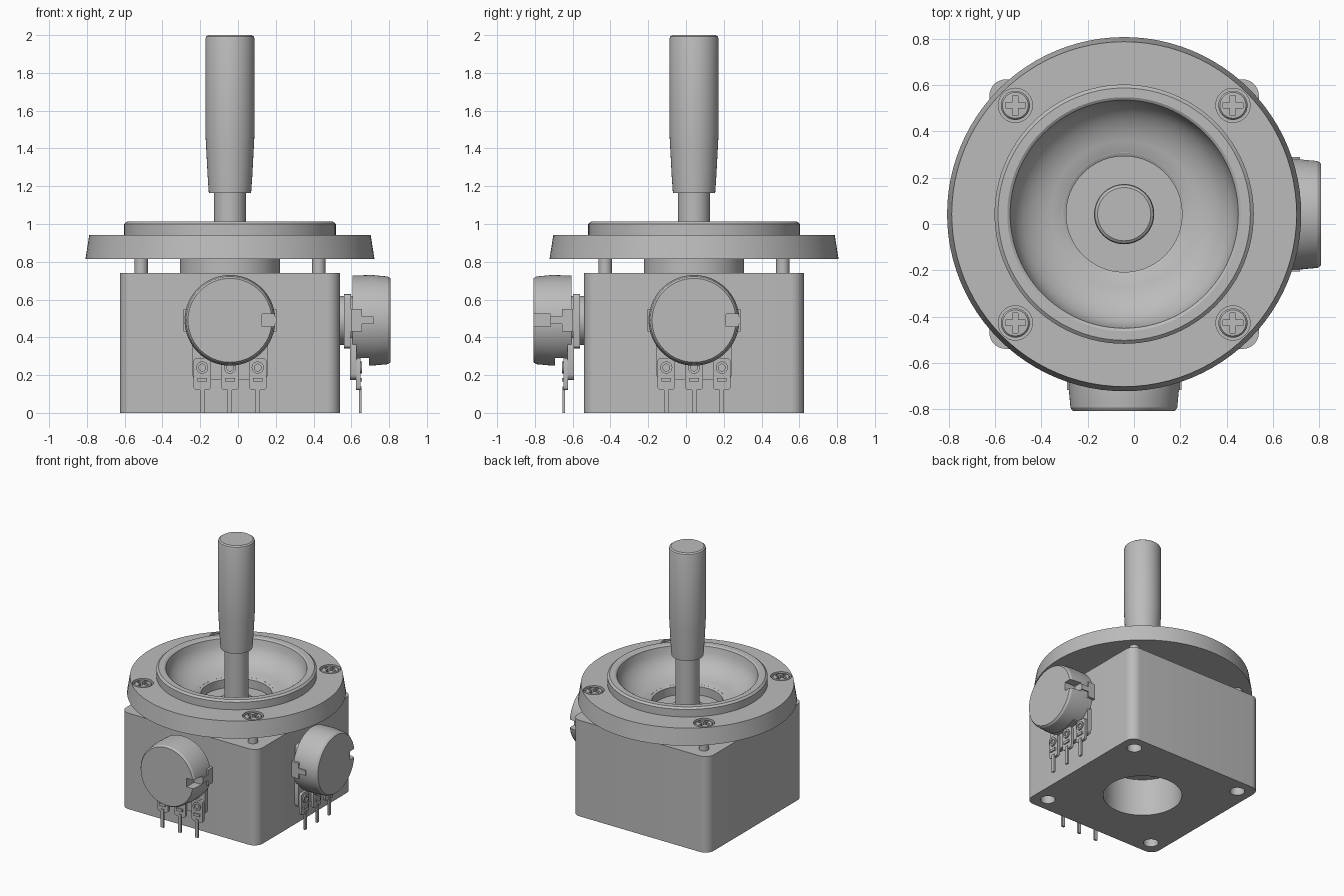
import bpy, bmesh, math
from mathutils import Matrix, Vector

cube = bpy.data.objects.get("Cube")
if cube:
    bpy.data.objects.remove(cube, do_unlink=True)

GREY = bpy.data.materials.new("plain_grey")
GREY.use_nodes = True
GREY.diffuse_color = (0.5, 0.5, 0.5, 1)
GREY.node_tree.nodes["Principled BSDF"].inputs["Base Color"].default_value = (0.5, 0.5, 0.5, 1)

CENTRE = Matrix.Translation((-0.0425, 0.0425, 0))
CORNERS = [(sx * 0.47, sy * 0.47) for sx in (-1, 1) for sy in (-1, 1)]


def lathe(bm, profile, steps=64, matrix=Matrix()):
    """Spin a closed (radius, height) outline around z."""
    part = bmesh.new()
    vs = [part.verts.new((r, 0, z)) for r, z in profile]
    es = [part.edges.new((vs[i], vs[(i + 1) % len(vs)])) for i in range(len(vs))
          if vs[i].co.x + vs[(i + 1) % len(vs)].co.x > 0]
    bmesh.ops.spin(part, geom=vs + es, cent=(0, 0, 0), axis=(0, 0, 1),
                   angle=math.tau, steps=steps)
    bmesh.ops.remove_doubles(part, verts=part.verts, dist=1e-5)
    bmesh.ops.recalc_face_normals(part, faces=part.faces)
    part.transform(matrix)
    add_part(bm, part)


def add_part(bm, part):
    mesh = bpy.data.meshes.new("scratch")
    part.to_mesh(mesh)
    part.free()
    bm.from_mesh(mesh)
    bpy.data.meshes.remove(mesh)


def rod(bm, r, z0, z1, x=0, y=0, steps=32):
    lathe(bm, [(0, z0), (r, z0), (r, z1), (0, z1)], steps, Matrix.Translation((x, y, 0)))


def block(bm, lo, hi, round_axis=None, radius=0.02, segments=3):
    """Box between two corners, optionally rounded along one axis."""
    part = bmesh.new()
    lo, hi = Vector(lo), Vector(hi)
    bmesh.ops.create_cube(part, size=1)
    for v in part.verts:
        v.co = [(a + b) / 2 + c * (b - a) for a, b, c in zip(lo, hi, v.co)]
    if round_axis is not None:
        edges = [e for e in part.edges
                 if abs((e.verts[0].co - e.verts[1].co)[round_axis]) > 1e-5]
        bmesh.ops.bevel(part, geom=edges, offset=radius, segments=segments,
                        profile=0.5, affect='EDGES')
    add_part(bm, part)


def finish(name, bm, cutter=None, matrix=CENTRE):
    mesh = bpy.data.meshes.new(name)
    bm.to_mesh(mesh)
    bm.free()
    obj = bpy.data.objects.new(name, mesh)
    bpy.context.collection.objects.link(obj)
    if cutter:
        cut_mesh = bpy.data.meshes.new("cutter")
        cutter.to_mesh(cut_mesh)
        cutter.free()
        helper = bpy.data.objects.new("cutter", cut_mesh)
        helper.hide_render = True
        bpy.context.collection.objects.link(helper)
        mod = obj.modifiers.new("cut", 'BOOLEAN')
        mod.operation, mod.solver, mod.object = 'DIFFERENCE', 'EXACT', helper
        deps = bpy.context.evaluated_depsgraph_get()
        result = bpy.data.meshes.new_from_object(obj.evaluated_get(deps))
        obj.modifiers.clear()
        obj.data = result
        bpy.data.objects.remove(helper, do_unlink=True)
    obj.data.transform(matrix)
    obj.data.materials.clear()
    obj.data.materials.append(GREY)
    bpy.ops.object.select_all(action='DESELECT')
    obj.select_set(True)
    bpy.context.view_layer.objects.active = obj
    bpy.ops.object.shade_smooth_by_angle(angle=math.radians(30))
    return obj


# Housing with a round opening and four screw holes underneath
body, cut = bmesh.new(), bmesh.new()
block(body, (-0.582, -0.582, 0), (0.582, 0.582, 0.74), 2, 0.07, 8)
rod(cut, 0.275, -0.1, 0.285, steps=64)
for x, y in CORNERS:
    rod(cut, 0.052, -0.1, 0.12, x, y)
finish("housing", body, cut)

# Round top plate: neck, tapered flange, raised rim and concave bowl
bowl = [(0.25 + 0.24 * math.sin(a), 1.0 - 0.185 * math.cos(a))
        for a in [math.radians(d) for d in (76, 64, 52, 40, 28, 16, 4)]]
plate, cut = bmesh.new(), bmesh.new()
lathe(plate, [(0.25, 0.735), (0.265, 0.735), (0.265, 0.815), (0.765, 0.815),
              (0.745, 0.942), (0.56, 0.942), (0.56, 1.0), (0.545, 1.013),
              (0.505, 1.013), (0.493, 1.005)] + bowl + [(0.25, 0.805)], 96)
for x, y in CORNERS:
    rod(cut, 0.074, 0.9, 1.1, x, y)
finish("top_plate", plate, cut)

# Spacer posts between housing and plate
posts = bmesh.new()
for x, y in CORNERS:
    rod(posts, 0.035, 0.73, 0.82, x, y, 24)
finish("spacer_posts", posts)

# Cross-head screws
for i, (x, y) in enumerate(CORNERS):
    screw, cut = bmesh.new(), bmesh.new()
    lathe(screw, [(0, 0.89), (0.063, 0.89), (0.063, 0.93), (0.056, 0.938), (0, 0.942)],
          32, Matrix.Translation((x, y, 0)))
    arms = [(-0.043, -0.012), (-0.012, -0.012), (-0.012, -0.043), (0.012, -0.043),
            (0.012, -0.012), (0.043, -0.012), (0.043, 0.012), (0.012, 0.012),
            (0.012, 0.043), (-0.012, 0.043), (-0.012, 0.012), (-0.043, 0.012)]
    face = cut.faces.new([cut.verts.new((x + a, y + b, 0.912)) for a, b in arms])
    top = bmesh.ops.extrude_face_region(cut, geom=[face])["geom"]
    bmesh.ops.translate(cut, vec=(0, 0, 0.1),
                        verts=[g for g in top if isinstance(g, bmesh.types.BMVert)])
    bmesh.ops.recalc_face_normals(cut, faces=cut.faces)
    finish("screw_%d" % (i + 1), screw, cut)

# Stick shaft with collar, and the tapered grip
shaft = bmesh.new()
lathe(shaft, [(0, 0.73), (0.12, 0.73), (0.12, 0.76), (0.085, 0.78), (0.085, 1.18), (0, 1.18)])
finish("stick_shaft", shaft)
grip = bmesh.new()
lathe(grip, [(0, 1.165), (0.112, 1.165), (0.118, 1.25), (0.127, 1.42), (0.13, 1.48),
             (0.13, 1.98), (0.126, 1.992), (0.115, 2.0), (0, 2.0)])
finish("stick_grip", grip)

# Two sensors, one on the front and one on the left side
MID = 0.49
AXIS = Matrix.Translation((0, 0, MID)) @ Matrix.Rotation(math.radians(90), 4, 'X')
for side, turn in (("front", 0), ("left", 90)):
    place = CENTRE @ Matrix.Rotation(math.radians(turn), 4, 'Z')

    # Round can, relieved at the bottom and slotted on one side
    can, cut = bmesh.new(), bmesh.new()
    lathe(can, [(0, 0.65), (0.237, 0.65), (0.24, 0.75), (0.232, 0.836),
                (0.222, 0.85), (0, 0.85)], 64, AXIS)
    block(cut, (-0.3, -0.735, 0.1), (0.3, -0.5, 0.29))
    block(cut, (0.17, -0.9, MID - 0.033), (0.3, -0.76, MID + 0.033))
    finish(side + "_sensor_can", can, cut, place)

    # Bushing, mounting block and clip ears
    mount = bmesh.new()
    lathe(mount, [(0, 0.57), (0.13, 0.57), (0.13, 0.66), (0, 0.66)], 48, AXIS)
    block(mount, (-0.15, -0.64, MID - 0.15), (0.15, -0.605, MID + 0.14), 1)
    for s in (-1, 1):
        x0, x1 = sorted((s * 0.2, s * 0.247))
        block(mount, (x0, -0.70, MID - 0.06), (x1, -0.64, MID + 0.06))
        block(mount, (x0, -0.76, MID - 0.02), (x1, -0.69, MID + 0.02))
    finish(side + "_sensor_mount", mount, None, place)

    # Terminal board
    board = bmesh.new()
    block(board, (-0.2, -0.67, 0.175), (0.2, -0.635, 0.4), 1, 0.03)
    finish(side + "_terminal_board", board, None, place)

    # Lugs, rivets and pins
    lugs = bmesh.new()
    for x in (-0.147, 0, 0.147):
        block(lugs, (x - 0.047, -0.69, 0.12), (x + 0.047, -0.668, 0.29), 1, 0.02)
        block(lugs, (x - 0.026, -0.70, 0.165), (x + 0.026, -0.685, 0.185))
        block(lugs, (x - 0.012, -0.696, 0), (x + 0.012, -0.682, 0.14))
        lathe(lugs, [(0.018, 0.68), (0.032, 0.68), (0.032, 0.7), (0.018, 0.7)], 20,
              Matrix.Translation((x, 0, 0.24)) @ Matrix.Rotation(math.radians(90), 4, 'X'))
    finish(side + "_terminals", lugs, None, place)
